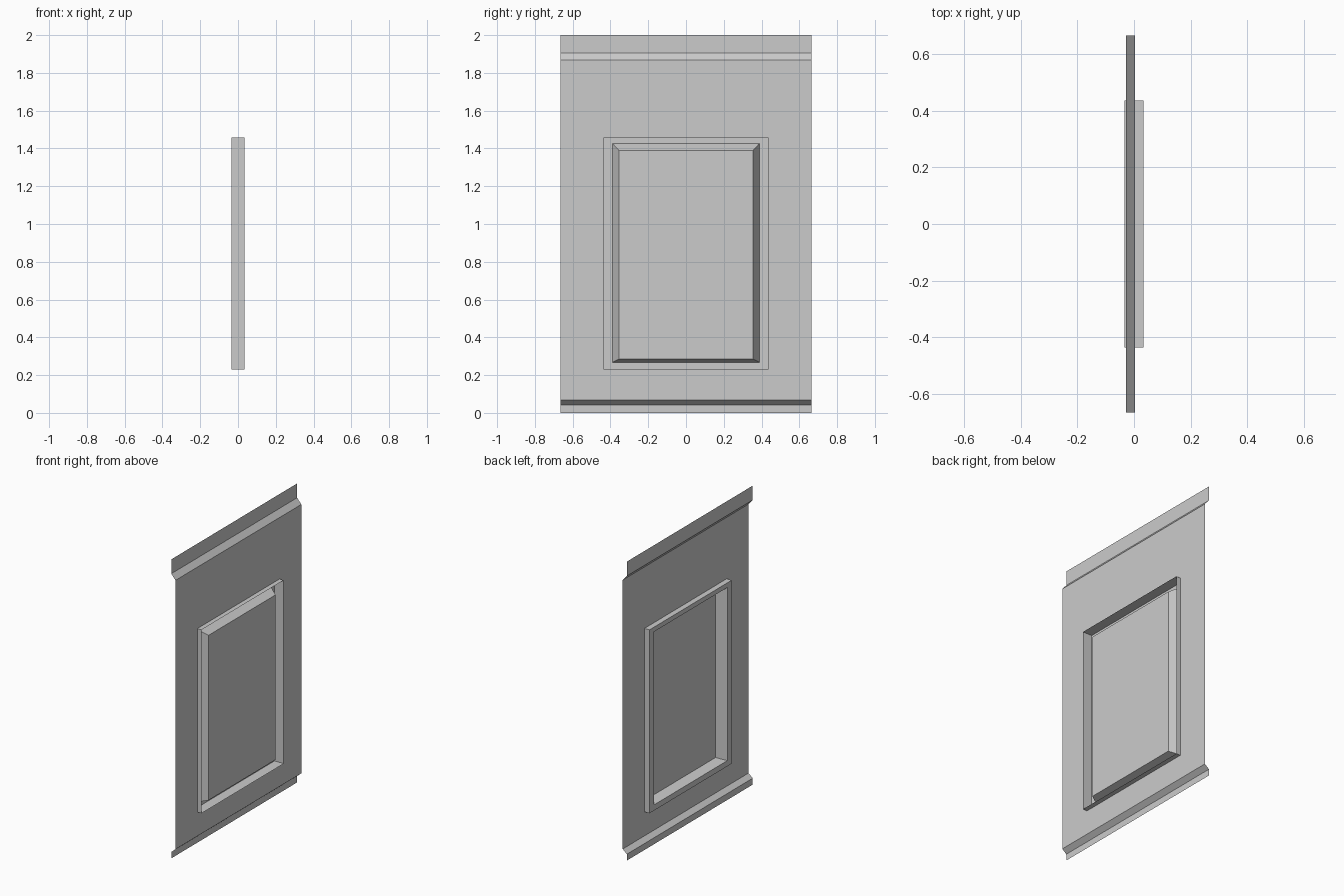
import bpy

if "Cube" in bpy.data.objects:
    bpy.data.objects.remove(bpy.data.objects["Cube"])

HALF = 0.665          # half width of the wall
FACE, LIP = 0.003, -0.028   # x of the wall face and of the set-back lips


def make_object(name, verts, faces):
    mesh = bpy.data.meshes.new(name)
    mesh.from_pydata(verts, [], faces)
    mesh.update()
    obj = bpy.data.objects.new(name, mesh)
    bpy.context.collection.objects.link(obj)
    return obj


def rect_sheet(name, rects, cap=False):
    """Join successive rectangles (x, half width, z low, z high) with quads."""
    verts, faces = [], []
    for x, h, lo, hi in rects:
        verts += [(x, -h, lo), (x, h, lo), (x, h, hi), (x, -h, hi)]
    for r in range(len(rects) - 1):
        for i in range(4):
            a, b = r * 4 + i, r * 4 + (i + 1) % 4
            faces.append((a, b, b + 4, a + 4))
    if cap:
        n = len(verts)
        faces.append((n - 4, n - 3, n - 2, n - 1))
    return make_object(name, verts, faces)


def strip(name, profile):
    """Sweep an (x, z) profile, listed upwards, across the wall width."""
    verts = [(x, y, z) for x, z in profile for y in (-HALF, HALF)]
    faces = [(i, i + 1, i + 3, i + 2) for i in range(0, len(verts) - 2, 2)]
    return make_object(name, verts, faces)


# Thin wall sheet with the window opening
rect_sheet("wall_sheet", [(FACE, HALF, 0.069, 1.868),
                          (FACE, 0.435, 0.23, 1.457)])

# Stepped lips along the bottom and top edges
strip("bottom_lip", [(LIP, 0.0), (LIP, 0.043), (FACE, 0.069)])
strip("top_lip", [(FACE, 1.868), (LIP, 1.904), (LIP, 2.0)])

# Window: rim through the wall, channel floor at the back, sloped raised pane
rect_sheet("window_frame", [(0.034, 0.435, 0.23, 1.457),
                            (-0.034, 0.435, 0.23, 1.457),
                            (-0.034, 0.388, 0.268, 1.426)])
rect_sheet("window_pane", [(-0.034, 0.388, 0.268, 1.426),
                           (0.029, 0.354, 0.285, 1.388)], cap=True)
